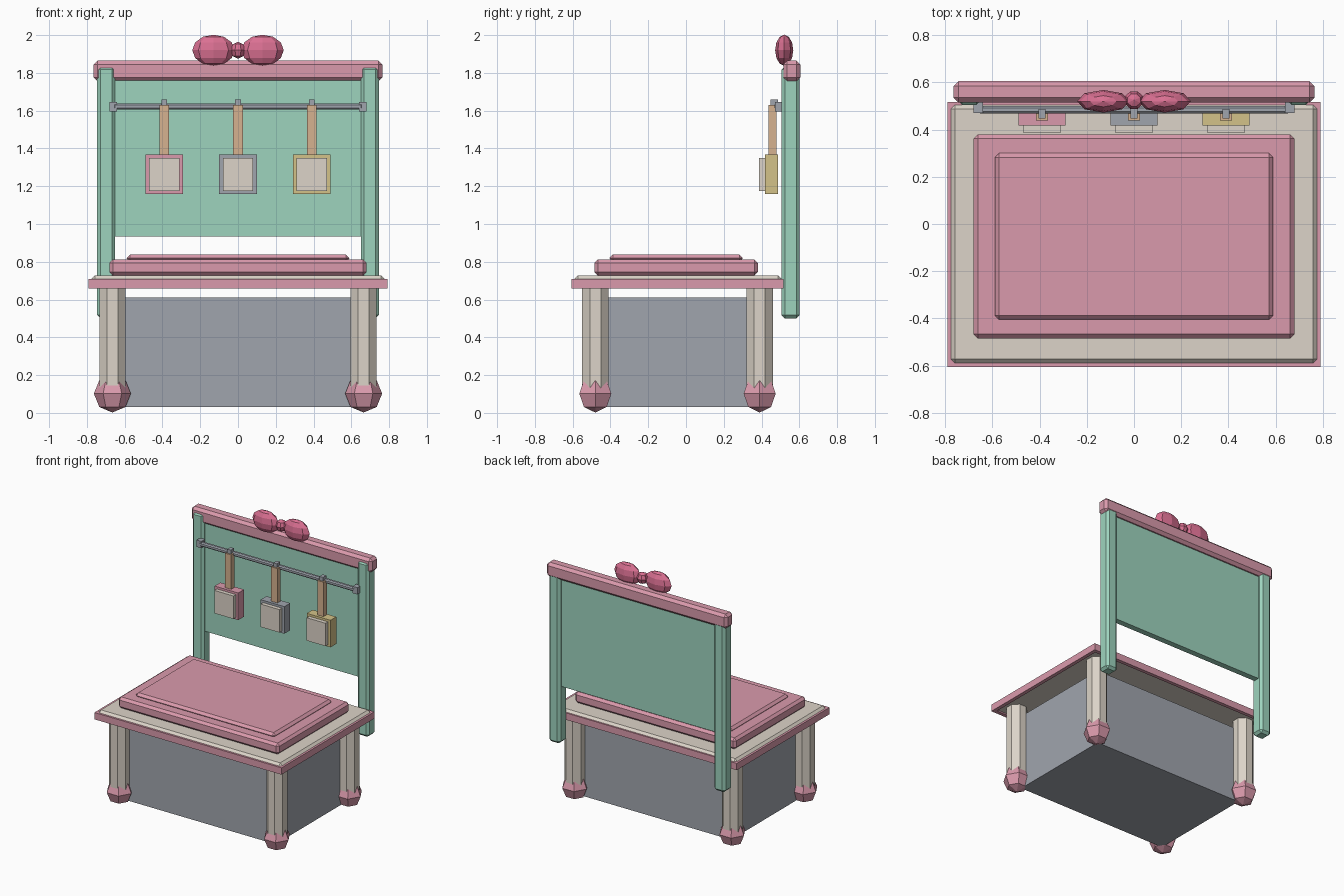
import bpy
import bmesh
from math import radians
from mathutils import Matrix

cube = bpy.data.objects.get("Cube")
if cube:
    bpy.data.objects.remove(cube, do_unlink=True)


def material(name, rgb):
    """Flat material from 0-255 sRGB values."""
    lin = [((c / 255 + 0.055) / 1.055) ** 2.4 for c in rgb] + [1]
    m = bpy.data.materials.new(name)
    m.use_nodes = True
    m.diffuse_color = lin
    m.node_tree.nodes["Principled BSDF"].inputs["Base Color"].default_value = lin
    return m


PINK = material("soft pink", (218, 154, 172))
ROSE = material("deep rose", (218, 112, 146))
TEAL = material("mint green", (158, 212, 190))
CREAM = material("cream", (220, 212, 200))
GREY = material("slate grey", (160, 165, 174))
TAN = material("tan wood", (214, 178, 144))
GOLD = material("pale gold", (212, 194, 136))


def finish(name, bm, mat):
    mesh = bpy.data.meshes.new(name)
    bmesh.ops.recalc_face_normals(bm, faces=bm.faces)
    bm.to_mesh(mesh)
    bm.free()
    mesh.materials.append(mat)
    obj = bpy.data.objects.new(name, mesh)
    bpy.context.collection.objects.link(obj)
    return obj


def box(name, mat, x, y, z, bevel=0.0):
    """Box spanning the (low, high) pairs x, y, z, with chamfered edges."""
    bm = bmesh.new()
    bmesh.ops.create_cube(bm, size=1)
    for v in bm.verts:
        v.co = [(lo + hi) / 2 + c * (hi - lo) for c, (lo, hi) in zip(v.co, (x, y, z))]
    if bevel:
        bmesh.ops.bevel(bm, geom=bm.edges[:], offset=bevel, segments=1, affect='EDGES')
    return finish(name, bm, mat)


def ball(name, mat, centre, radii, segments=8, rings=4, turn=0):
    """Faceted ellipsoid."""
    bm = bmesh.new()
    place = Matrix.Translation(centre) @ Matrix.Diagonal((*radii, 1)) @ Matrix.Rotation(radians(turn), 4, 'Z')
    bmesh.ops.create_uvsphere(bm, u_segments=segments, v_segments=rings, radius=1, matrix=place)
    return finish(name, bm, mat)


def around(c, half):
    return (c - half, c + half)


# Table top with a trim strip on every side
box("table_top", CREAM, around(0, 0.775), (-0.59, 0.505), (0.665, 0.727), 0.017)
for side in (-1, 1):
    box("side_trim", PINK, around(side * 0.777, 0.014), (-0.605, 0.517), (0.658, 0.71))
for y in (-0.591, 0.503):
    box("edge_trim", PINK, around(0, 0.79), around(y, 0.014), (0.658, 0.71))

# Padded cushion in two layers
box("cushion_base", PINK, around(0, 0.68), (-0.485, 0.38), (0.727, 0.812), 0.018)
box("cushion_top", PINK, around(0, 0.59), (-0.405, 0.3), (0.80, 0.838), 0.018)

# Floating cabinet body between the legs
box("cabinet", GREY, around(0, 0.64), (-0.46, 0.37), (0.03, 0.61))

# Octagonal legs on faceted ball feet
for x in (-0.665, 0.665):
    for y in (-0.48, 0.39):
        bm = bmesh.new()
        place = Matrix.Translation((x, y, 0.38)) @ Matrix.Rotation(radians(22.5), 4, 'Z')
        bmesh.ops.create_cone(bm, cap_ends=True, segments=8, radius1=0.075, radius2=0.075, depth=0.57, matrix=place)
        finish("leg", bm, CREAM)
        ball("foot", PINK, (x, y, 0.102), (0.098, 0.098, 0.1), segments=6, turn=90)

# Back frame: posts, panel and top rail
for x in (-0.698, 0.698):
    box("back_post", TEAL, around(x, 0.048), (0.505, 0.602), (0.5, 1.835), 0.018)
box("back_panel", TEAL, around(0, 0.66), (0.53, 0.575), (0.935, 1.78))
box("top_rail", PINK, around(0, 0.764), (0.515, 0.605), (1.755, 1.865), 0.02)

# Hanging rod with end brackets
box("rod", GREY, around(0, 0.66), (0.468, 0.5), (1.607, 1.638), 0.008)
for x in (-0.66, 0.66):
    box("rod_bracket", GREY, around(x, 0.02), (0.47, 0.515), (1.595, 1.647))

# Three hanging tools: hook, strap, block and face plate
for x, mat in ((-0.39, PINK), (0, GREY), (0.39, GOLD)):
    box("hook", GREY, around(x, 0.015), (0.448, 0.488), (1.61, 1.66))
    box("strap", TAN, around(x, 0.026), (0.438, 0.478), (1.34, 1.63))
    box("tool_block", mat, around(x, 0.1), (0.417, 0.487), (1.16, 1.367))
    box("tool_plate", CREAM, around(x, 0.08), (0.387, 0.42), (1.175, 1.35))

# Bow on the top rail
for side in (-1, 1):
    ball("bow_loop", ROSE, (side * 0.13, 0.52, 1.92), (0.112, 0.048, 0.082), rings=6)
ball("bow_knot", ROSE, (0, 0.525, 1.92), (0.042, 0.04, 0.045), turn=22.5)
